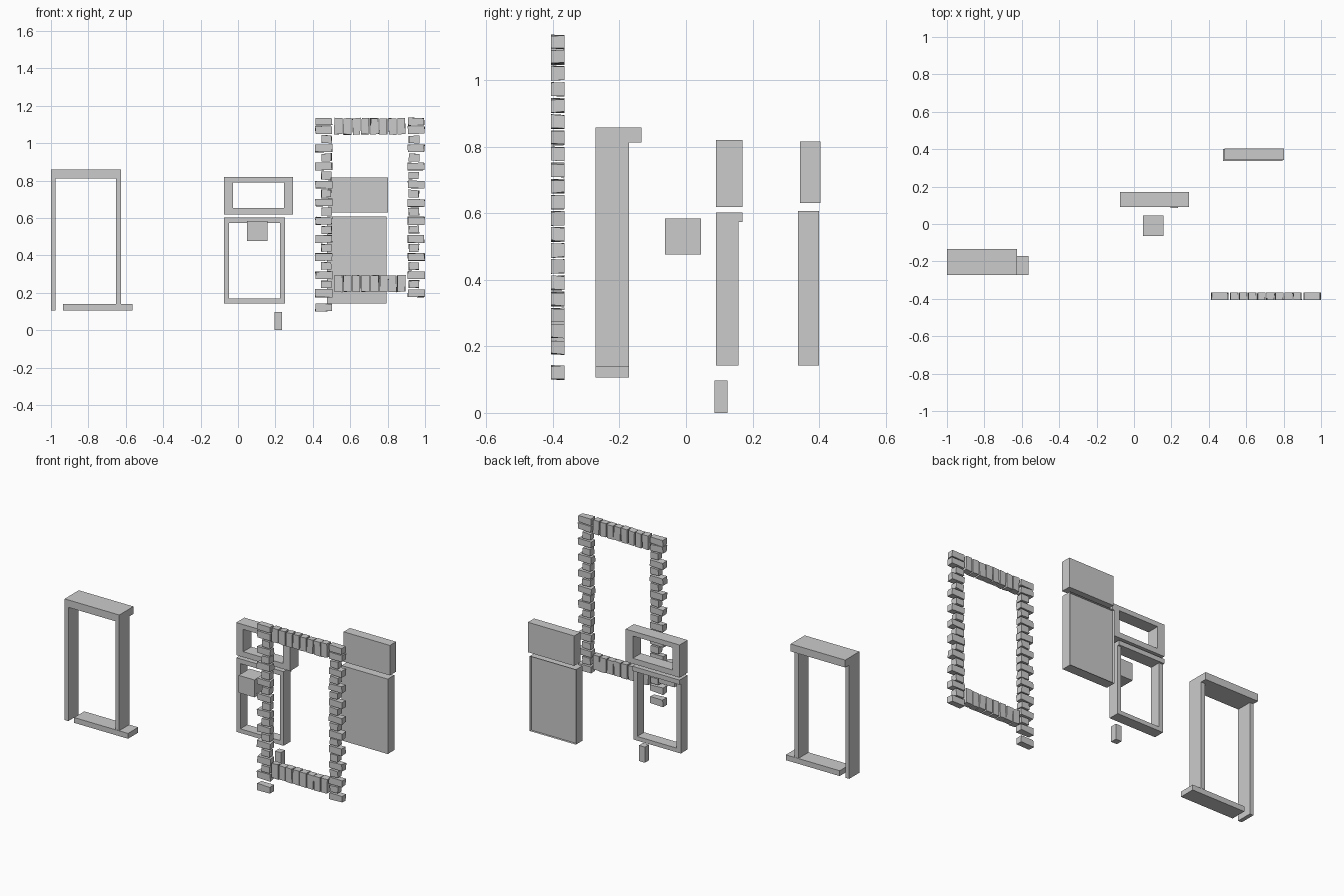
import bpy, bmesh, random

if "Cube" in bpy.data.objects:
    bpy.data.objects.remove(bpy.data.objects["Cube"])
random.seed(4)

CORNERS = [(0, 0, 0), (1, 0, 0), (1, 1, 0), (0, 1, 0),
           (0, 0, 1), (1, 0, 1), (1, 1, 1), (0, 1, 1)]
FACES = [(3, 2, 1, 0), (4, 5, 6, 7), (0, 1, 5, 4),
         (1, 2, 6, 5), (2, 3, 7, 6), (3, 0, 4, 7)]


def add_box(bm, x, y, z, jitter=0.0):
    """Box from (min, max) ranges; jitter makes chipped, uneven corners."""
    verts = []
    for i, j, k in CORNERS:
        dx, dz = random.uniform(-jitter, jitter), random.uniform(-jitter, jitter)
        verts.append(bm.verts.new((x[i] + dx, y[j], z[k] + dz)))
    return [bm.faces.new([verts[n] for n in f]) for f in FACES]


def finish(name, bm):
    mesh = bpy.data.meshes.new(name)
    bm.to_mesh(mesh)
    bm.free()
    obj = bpy.data.objects.new(name, mesh)
    bpy.context.collection.objects.link(obj)
    return obj


def boxes(name, parts):
    bm = bmesh.new()
    for p in parts:
        add_box(bm, *p)
    return finish(name, bm)


# Outer frame: lintel, two jambs and an offset sill
Y = (-0.272, -0.172)
boxes("outer_lintel", [((-1.0, -0.625), (-0.272, -0.133), (0.812, 0.858))])
boxes("outer_jamb_left", [((-1.0, -0.975), Y, (0.106, 0.812))])
boxes("outer_jamb_right", [((-0.652, -0.625), Y, (0.14, 0.812))])
boxes("outer_sill", [((-0.935, -0.565), Y, (0.106, 0.139))])

# Upper sash
Y = (0.09, 0.17)
boxes("upper_sash", [
    ((-0.075, -0.027), Y, (0.618, 0.82)),
    ((0.246, 0.295), Y, (0.618, 0.82)),
    ((-0.027, 0.246), Y, (0.79, 0.82)),
    ((-0.027, 0.246), Y, (0.618, 0.652))])

# Lower sash with a deeper top rail
Y = (0.09, 0.158)
boxes("lower_sash", [
    ((-0.075, -0.047), Y, (0.142, 0.573)),
    ((0.224, 0.25), Y, (0.142, 0.573)),
    ((-0.075, 0.25), (0.09, 0.17), (0.573, 0.602)),
    ((-0.047, 0.224), Y, (0.142, 0.168))])

# Loose blocks
boxes("large_block", [((0.048, 0.157), (-0.063, 0.045), (0.476, 0.584))])
boxes("small_block", [((0.195, 0.235), (0.085, 0.125), (0.0, 0.097))])

# Panels; the lower one is shallowly recessed at the back
boxes("upper_panel", [((0.485, 0.803), (0.343, 0.404), (0.63, 0.816))])
bm = bmesh.new()
faces = add_box(bm, (0.476, 0.793), (0.336, 0.40), (0.142, 0.607))
bmesh.ops.inset_region(bm, faces=[faces[4]], thickness=0.013, depth=0)
bmesh.ops.translate(bm, verts=faces[4].verts, vec=(0, -0.015, 0))
finish("lower_panel", bm)

# Brick surround: alternating long and short bricks down each side
Y = (-0.405, -0.365)
SHORT = {"left": (0.446, 0.5), "right": (0.913, 0.967)}
LONG = {"left": (0.414, 0.503), "right": (0.908, 0.997)}
for side in ("left", "right"):
    bm = bmesh.new()
    rows = [(1.115, True), (1.07, True)]
    rows += [(1.02 - 0.0484 * i, i % 2 == 1) for i in range(18)]
    if side == "left":
        rows.append((0.122, True))
    for z, is_long in rows:
        x = (LONG if is_long else SHORT)[side]
        add_box(bm, x, Y, (z - 0.02, z + 0.02), 0.003)
    finish("brick_column_" + side, bm)

# Upright brick courses above and below the opening
for name, z in (("brick_course_top", (1.047, 1.133)),
                ("brick_course_bottom", (0.205, 0.293))):
    bm = bmesh.new()
    for i in range(8):
        x = 0.515 + 0.0483 * i
        add_box(bm, (x, x + 0.042), Y, z, 0.003)
    finish(name, bm)
